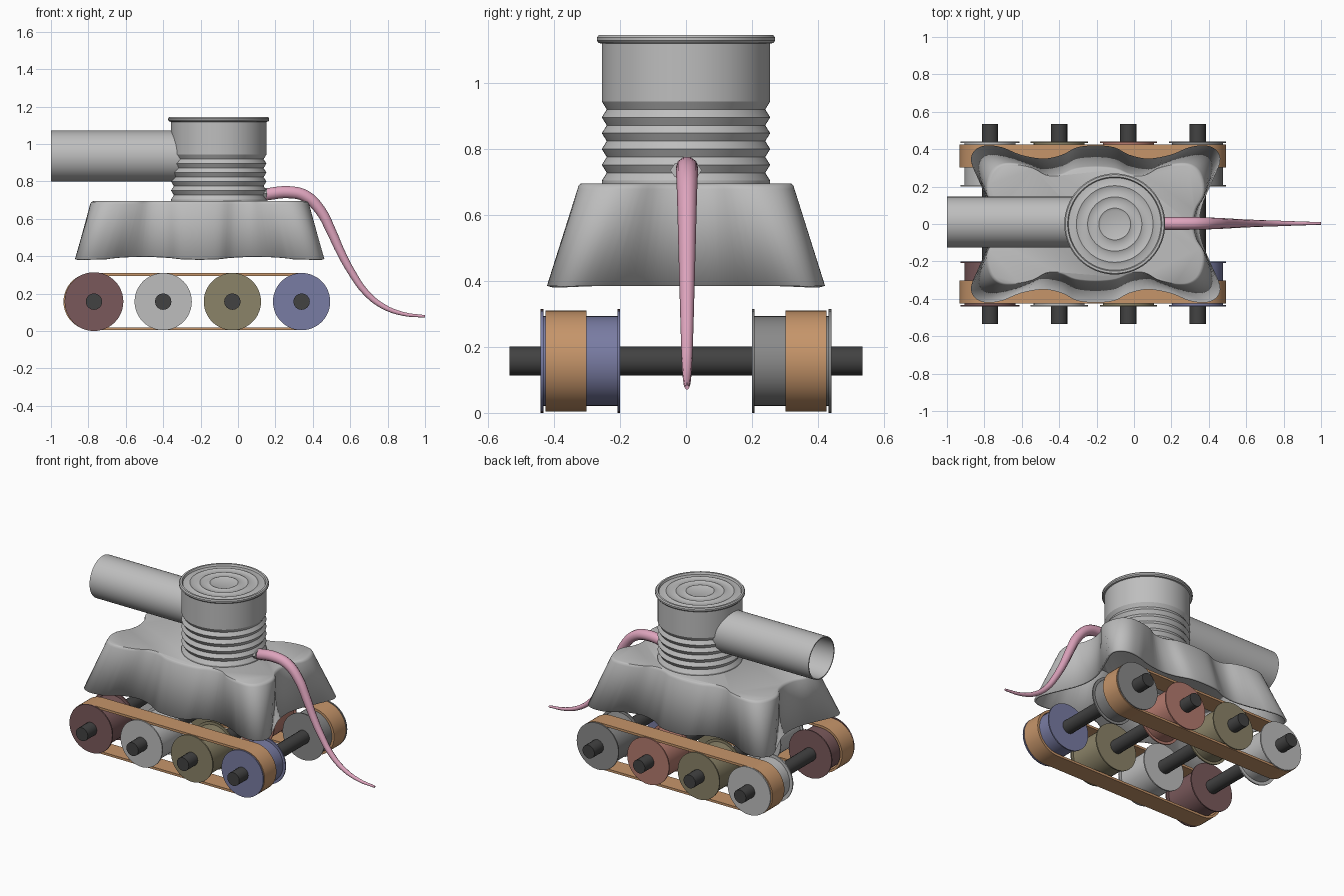
import bpy, bmesh, math
from mathutils import Matrix, Vector

if "Cube" in bpy.data.objects:
    bpy.data.objects.remove(bpy.data.objects["Cube"])


def lin(c):
    c /= 255
    return c / 12.92 if c <= 0.04045 else ((c + 0.055) / 1.055) ** 2.4


def material(name, r, g, b):
    m = bpy.data.materials.new(name)
    m.diffuse_color = (lin(r), lin(g), lin(b), 1)
    m.use_nodes = True
    m.node_tree.nodes["Principled BSDF"].inputs["Base Color"].default_value = m.diffuse_color
    return m


LIGHT = material("light_grey", 190, 190, 190)
GREY = material("mid_grey", 138, 138, 138)
DARK = material("charcoal", 66, 66, 66)
TAN = material("rubber_tan", 198, 149, 106)
PINK = material("pink", 222, 164, 189)
MAROON = material("dull_maroon", 122, 89, 91)
OLIVE = material("dull_olive", 139, 131, 104)
BLUE = material("dull_blue", 121, 124, 163)
SALMON = material("dull_salmon", 180, 122, 110)


def finish(name, bm, mat, angle=30):
    bmesh.ops.remove_doubles(bm, verts=bm.verts, dist=1e-5)
    bmesh.ops.recalc_face_normals(bm, faces=bm.faces)
    me = bpy.data.meshes.new(name)
    bm.to_mesh(me)
    bm.free()
    return add(name, me, mat, angle)


def add(name, me, mat, angle=30):
    me.materials.clear()
    me.materials.append(mat)
    ob = bpy.data.objects.new(name, me)
    bpy.context.collection.objects.link(ob)
    bpy.ops.object.select_all(action='DESELECT')
    ob.select_set(True)
    bpy.context.view_layer.objects.active = ob
    bpy.ops.object.shade_smooth_by_angle(angle=math.radians(angle))
    return ob


def loft(bm, loops, close=False):
    """Bridge equal-length closed loops of points with quads."""
    rings = [[bm.verts.new(p) for p in loop] for loop in loops]
    pairs = list(zip(rings, rings[1:])) + ([(rings[-1], rings[0])] if close else [])
    for a, b in pairs:
        for i in range(len(a)):
            j = (i + 1) % len(a)
            bm.faces.new((a[i], a[j], b[j], b[i]))
    return rings


def lathe(name, profile, mat, place, n=48):
    """Revolve (radius, height) points around z, then place with a matrix."""
    bm = bmesh.new()
    ang = [2 * math.pi * i / n for i in range(n)]
    loft(bm, [[place @ Vector((r * math.cos(a), r * math.sin(a), h)) for a in ang]
              for r, h in profile])
    return finish(name, bm, mat)


ALONG_Y = Matrix.Rotation(-math.pi / 2, 4, 'X')
ALONG_X = Matrix.Rotation(math.pi / 2, 4, 'Y')
WHEEL_X = (-0.77, -0.40, -0.03, 0.34)
WHEEL_Z = 0.157

# Spool wheels: thin flanges on a drum, one row per side
rows = ((-1, "front", (MAROON, LIGHT, OLIVE, BLUE)),
        (1, "back", (LIGHT, OLIVE, SALMON, GREY)))
for side, label, mats in rows:
    for i, (x, mat) in enumerate(zip(WHEEL_X, mats)):
        r = 0.157 if i == 0 else 0.153
        prof = [(0, 0.2), (r, 0.2), (r, 0.208), (0.136, 0.208),
                (0.136, 0.432), (r, 0.432), (r, 0.44), (0, 0.44)]
        lathe(f"{label}_spool_wheel_{i + 1}", [(a, side * h) for a, h in prof], mat,
              Matrix.Translation((x, 0, WHEEL_Z)) @ ALONG_Y)

# Axles through both rows
for i, x in enumerate(WHEEL_X):
    lathe(f"axle_{i + 1}", [(0, -0.535), (0.044, -0.535), (0.044, 0.535), (0, 0.535)],
          DARK, Matrix.Translation((x, 0, WHEEL_Z)) @ ALONG_Y, 16)


# Rubber band tracks
def stadium(r, y):
    pts = []
    for cx, start in ((0.34, -90), (-0.78, 90)):
        for k in range(25):
            a = math.radians(start + 180 * k / 24)
            pts.append((cx + r * math.cos(a), y, WHEEL_Z + r * math.sin(a)))
    return pts


for side, label, _ in rows:
    bm = bmesh.new()
    y0, y1 = side * 0.302, side * 0.426
    loft(bm, [stadium(0.153, y0), stadium(0.153, y1),
              stadium(0.138, y1), stadium(0.138, y0)], close=True)
    finish(f"{label}_track_band", bm, TAN)

# Carton hull: lobed outline, tapering to the top, open underneath
CX = -0.205
BASE = [(0.555, 0), (0.57, 0.10), (0.62, 0.22), (0.665, 0.33), (0.65, 0.39), (0.59, 0.42),
        (0.50, 0.41), (0.40, 0.37), (0.28, 0.35), (0.18, 0.37), (0.10, 0.41), (0, 0.42)]
TOP = [(0.525, 0), (0.54, 0.08), (0.58, 0.15), (0.583, 0.22), (0.555, 0.29), (0.50, 0.325),
       (0.42, 0.325), (0.34, 0.305), (0.27, 0.268), (0.19, 0.268), (0.11, 0.30), (0, 0.31)]


def outline(q, steps=4):
    pts = (q + [(-x, y) for x, y in q[-2::-1]] + [(-x, -y) for x, y in q[1:]]
           + [(x, -y) for x, y in q[-2:0:-1]])
    p = [Vector(v) for v in pts]
    n = len(p)
    res = []
    for i in range(n):
        a, b, c, d = p[i - 1], p[i], p[(i + 1) % n], p[(i + 2) % n]
        for s in range(steps):
            t = s / steps
            res.append(0.5 * (2 * b + (c - a) * t + (2 * a - 5 * b + 4 * c - d) * t * t
                              + (3 * b - a - 3 * c + d) * t ** 3))
    return res


base, top = outline(BASE), outline(TOP)
bottom_loop = [(CX + v.x, v.y, 0.385 + (0.2 * (0.42 - abs(v.y)) if abs(v.x) < 0.5 else 0))
               for v in base]
loops = [bottom_loop]
for k, z in ((1.0, 0.678), (0.99, 0.689), (0.97, 0.694)):
    loops.append([(CX + v.x * k, v.y * k, z) for v in top])
bm = bmesh.new()
rings = loft(bm, loops)
bm.faces.new(rings[-1])
hull = finish("carton_hull", bm, LIGHT, 40)
sol = hull.modifiers.new("wall", 'SOLIDIFY')
sol.thickness = 0.012
sol.offset = -1

# Tin can turret: ribbed lower wall, rolled rim, ringed lid
can = [(0, 0.685), (0.255, 0.685), (0.255, 0.703)]
for z in (0.727, 0.775, 0.823, 0.871, 0.919):
    can += [(0.24, z), (0.255, z + 0.024)]
can += [(0.255, 1.118), (0.264, 1.12), (0.27, 1.127), (0.27, 1.137), (0.264, 1.144),
        (0.252, 1.144), (0.247, 1.132)]
for r in (0.205, 0.145, 0.085):
    can += [(r + 0.014, 1.132), (r, 1.138), (r - 0.014, 1.132)]
can += [(0, 1.132)]
lathe("can_turret", can, LIGHT, Matrix.Translation((-0.103, 0, 0)), 64)

# Gun barrel: hollow cardboard tube
lathe("tube_barrel", [(0, -0.30), (0.136, -0.30), (0.136, -1.0), (0.129, -1.0),
                      (0.129, -0.31), (0, -0.31)],
      LIGHT, Matrix.Translation((0, 0.01, 0.935)) @ ALONG_X)

# Collar where the tail leaves the can
lathe("tail_collar", [(0, 0.10), (0.048, 0.10), (0.048, 0.155), (0, 0.155)], LIGHT,
      Matrix.Translation((0, 0, 0.735)) @ Matrix.Diagonal((1, 1, 0.6, 1)) @ ALONG_X, 8)

# Tail: tapering tube along a smooth path of (x, z, radius)
path = [(0.10, 0.72, 0.033), (0.17, 0.733, 0.034), (0.27, 0.742, 0.034), (0.36, 0.722, 0.033),
        (0.44, 0.645, 0.030), (0.50, 0.53, 0.027), (0.55, 0.42, 0.024), (0.61, 0.31, 0.021),
        (0.68, 0.21, 0.018), (0.77, 0.135, 0.015), (0.88, 0.092, 0.011), (1.0, 0.078, 0.007)]
cu = bpy.data.curves.new("tail_path", 'CURVE')
cu.dimensions = '3D'
cu.bevel_depth = 1.0
cu.bevel_resolution = 3
cu.resolution_u = 4
cu.use_fill_caps = True
sp = cu.splines.new('BEZIER')
sp.bezier_points.add(len(path) - 1)
for bp, (x, z, r) in zip(sp.bezier_points, path):
    bp.co = (x, 0.003, z)
    bp.radius = r
    bp.handle_left_type = bp.handle_right_type = 'AUTO'
tmp = bpy.data.objects.new("tail_path", cu)
bpy.context.collection.objects.link(tmp)
bpy.context.view_layer.update()
mesh = bpy.data.meshes.new_from_object(tmp.evaluated_get(bpy.context.evaluated_depsgraph_get()))
bpy.data.objects.remove(tmp)
add("tail", mesh, PINK, 50)
